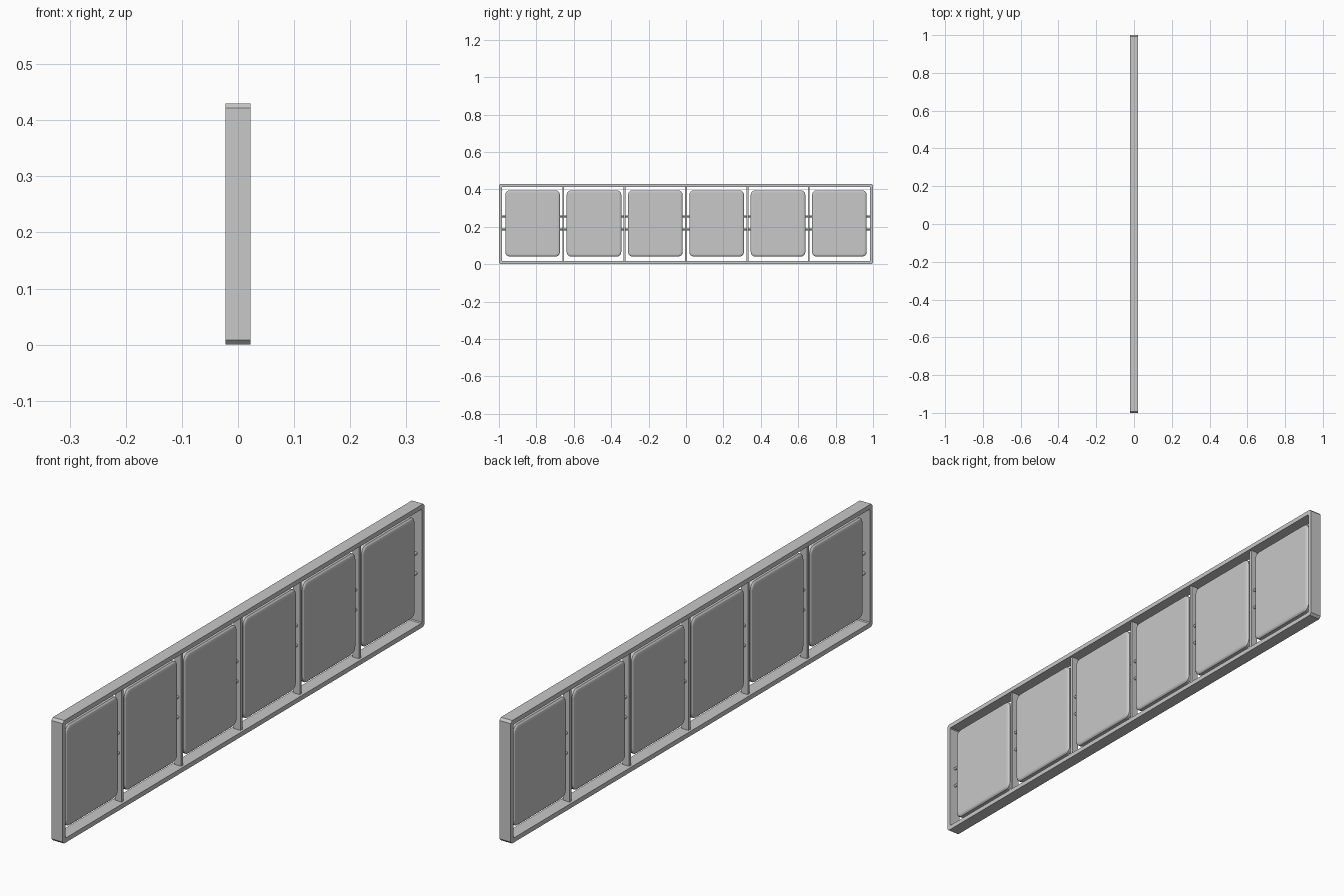
import bpy
import bmesh
import math

cube = bpy.data.objects.get("Cube")
if cube:
    bpy.data.objects.remove(cube, do_unlink=True)

LENGTH, HEIGHT, DEPTH = 2.0, 0.43, 0.044
WALL, COUNT = 0.016, 6
PITCH = (LENGTH - 2 * WALL) / COUNT
MID_Z = HEIGHT / 2

grey = bpy.data.materials.new("light grey")
grey.use_nodes = True
colour = (0.58, 0.58, 0.58, 1)
grey.diffuse_color = colour
grey.node_tree.nodes["Principled BSDF"].inputs["Base Color"].default_value = colour


def finish(name, bm, location):
    bmesh.ops.recalc_face_normals(bm, faces=bm.faces)
    mesh = bpy.data.meshes.new(name)
    bm.to_mesh(mesh)
    bm.free()
    mesh.materials.append(grey)
    obj = bpy.data.objects.new(name, mesh)
    obj.location = location
    bpy.context.collection.objects.link(obj)
    return obj


def rounded_outline(width, height, radius, steps):
    """Points (y, z) of a rectangle with rounded or chamfered corners."""
    points = []
    for corner in range(4):
        sy = 1 if corner in (0, 3) else -1
        sz = 1 if corner < 2 else -1
        for i in range(steps + 1):
            a = math.radians(90 * (corner + i / steps))
            points.append((sy * (width / 2 - radius) + radius * math.cos(a),
                           sz * (height / 2 - radius) + radius * math.sin(a)))
    return points


def loft(bm, rings, closed):
    """Join rings of equal length, then cap the ends or close the loop."""
    loops = [[bm.verts.new((x, y, z)) for y, z in pts] for x, pts in rings]
    pairs = list(zip(loops, loops[1:]))
    if closed:
        pairs.append((loops[-1], loops[0]))
    else:
        bm.faces.new(loops[0])
        bm.faces.new(loops[-1])
    n = len(loops[0])
    for a, b in pairs:
        for i in range(n):
            j = (i + 1) % n
            bm.faces.new((a[i], a[j], b[j], b[i]))


# Outer frame with small chamfered corners
bm = bmesh.new()
outer = rounded_outline(LENGTH, HEIGHT, 0.008, 1)
inner = rounded_outline(LENGTH - 2 * WALL, HEIGHT - 2 * WALL, 0.003, 1)
half = DEPTH / 2
loft(bm, [(-half, outer), (half, outer), (half, inner), (-half, inner)], True)
finish("outer_frame", bm, (0, 0, MID_Z))

# Thin upright dividers
for k in range(1, COUNT):
    bm = bmesh.new()
    bmesh.ops.create_cube(bm, size=1)
    bmesh.ops.scale(bm, vec=(0.026, 0.01, HEIGHT - 2 * WALL + 0.004), verts=bm.verts)
    finish(f"divider_{k}", bm, (0, (k - COUNT / 2) * PITCH, MID_Z))

# Plates with rounded corners and softened rims
PLATE_W, PLATE_H, PLATE_X, RIM = 0.292, 0.354, 0.012, 0.012
for k in range(COUNT):
    bm = bmesh.new()
    profile = [(-PLATE_X, RIM), (-0.0105, 0.005), (-0.006, 0),
               (0.006, 0), (0.0105, 0.005), (PLATE_X, RIM)]
    loft(bm, [(x, rounded_outline(PLATE_W - 2 * inset, PLATE_H - 2 * inset,
                                  0.024 - inset, 4)) for x, inset in profile], False)
    finish(f"plate_{k + 1}", bm, (0, (k + 0.5 - COUNT / 2) * PITCH, MID_Z + 0.003))

# Rods that carry the plates
for label, z in (("lower", 0.185), ("upper", 0.255)):
    bm = bmesh.new()
    bmesh.ops.create_cone(bm, cap_ends=True, segments=12, radius1=0.005,
                          radius2=0.005, depth=LENGTH - 2 * WALL + 0.004)
    rod = finish(f"{label}_rod", bm, (0, 0, z))
    rod.rotation_euler.x = math.pi / 2
    for face in rod.data.polygons:
        face.use_smooth = len(face.vertices) == 4
